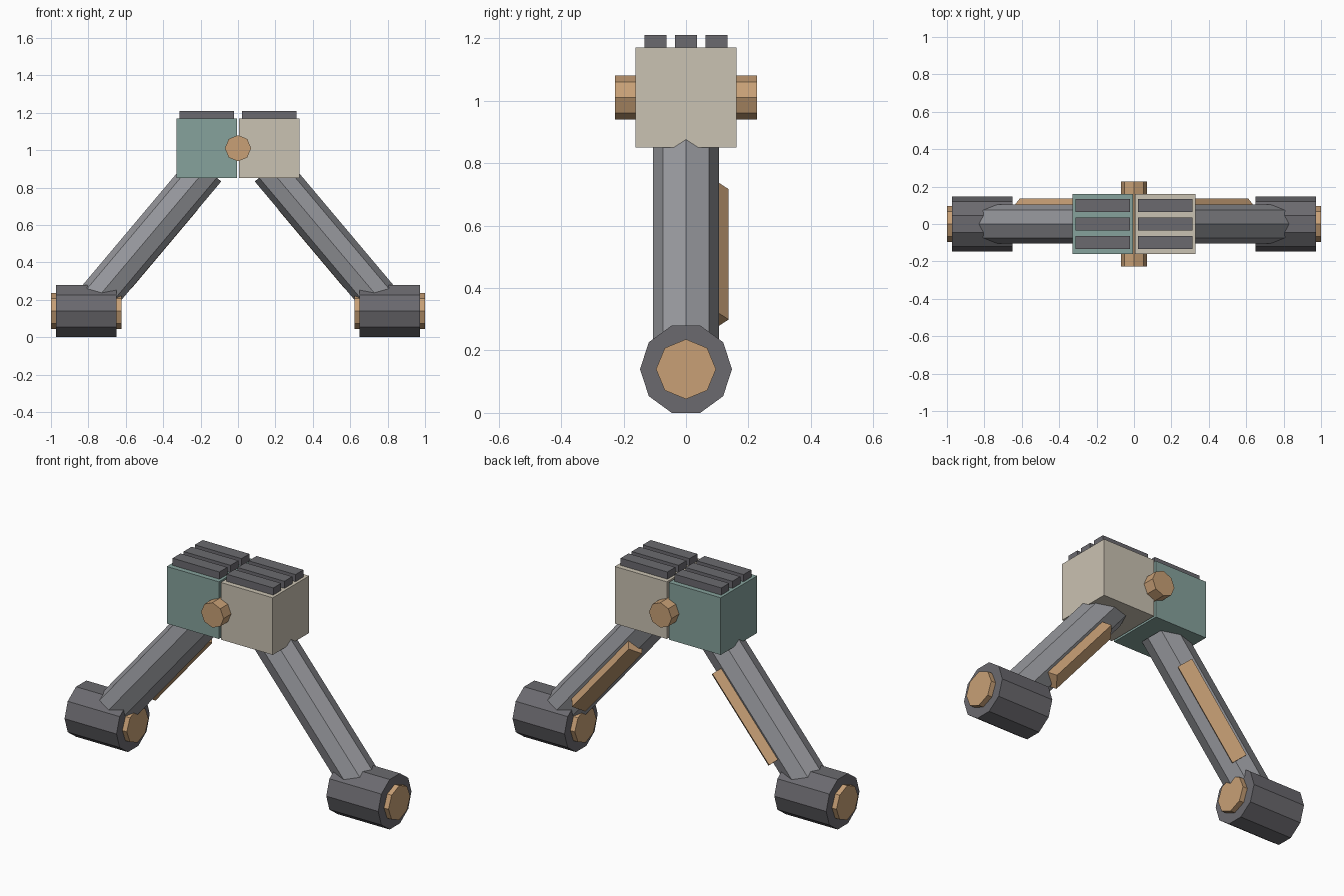
import bpy, bmesh, math
from mathutils import Vector

if "Cube" in bpy.data.objects:
    bpy.data.objects.remove(bpy.data.objects["Cube"])


def material(name, r, g, b):
    def lin(c):
        c /= 255
        return c / 12.92 if c <= 0.04045 else ((c + 0.055) / 1.055) ** 2.4
    m = bpy.data.materials.new(name)
    m.diffuse_color = (lin(r), lin(g), lin(b), 1)
    m.use_nodes = True
    m.node_tree.nodes["Principled BSDF"].inputs["Base Color"].default_value = m.diffuse_color
    return m


TEAL = material("teal", 134, 162, 156)
CREAM = material("cream", 202, 194, 178)
GREY = material("mid grey", 151, 152, 157)
DARK = material("dark grey", 107, 106, 111)
COPPER = material("copper", 200, 160, 118)


def finish(name, bm, mat):
    bmesh.ops.recalc_face_normals(bm, faces=bm.faces)
    me = bpy.data.meshes.new(name)
    bm.to_mesh(me)
    bm.free()
    me.materials.append(mat)
    ob = bpy.data.objects.new(name, me)
    bpy.context.collection.objects.link(ob)
    return ob


def box(name, centre, size, mat):
    bm = bmesh.new()
    bmesh.ops.create_cube(bm, size=1)
    for v in bm.verts:
        v.co = Vector(centre) + Vector(c * s for c, s in zip(v.co, size))
    return finish(name, bm, mat)


def prism(name, a, b, radius, sides, ref, mat):
    """Flat-sided rod from a to b; its first corner points along ref."""
    a, b, u = Vector(a), Vector(b), Vector(ref)
    w = (b - a).normalized().cross(u)
    bm = bmesh.new()
    rings = []
    for end in (a, b):
        angles = [math.tau * i / sides for i in range(sides)]
        rings.append([bm.verts.new(end + radius * (u * math.cos(t) + w * math.sin(t)))
                      for t in angles])
        bm.faces.new(rings[-1])
    for i in range(sides):
        j = (i + 1) % sides
        bm.faces.new((rings[0][i], rings[0][j], rings[1][j], rings[1][i]))
    return finish(name, bm, mat)


Y, Z = (0, 1, 0), (0, 0, 1)

# central hinge pin through both blocks
prism("hinge_pin", (0, -0.227, 1.01), (0, 0.227, 1.01), 0.07, 8, Z, COPPER)

for s, side, block_mat in ((-1, "left", TEAL), (1, "right", CREAM)):
    # hip block with three grip pads on top
    box(f"{side}_block", (s * 0.167, 0, 1.01), (0.322, 0.322, 0.32), block_mat)
    for i in (-1, 0, 1):
        box(f"{side}_pad_{i + 2}", (s * 0.167, i * 0.098, 1.185), (0.29, 0.07, 0.05), DARK)

    # slanted leg from the foot centre up into the block
    foot, hip = Vector((s * 0.81, 0, 0.14)), Vector((s * 0.17, 0, 0.90))
    prism(f"{side}_leg", foot, hip, 0.105, 8, Y, GREY)

    # strut on the lower back side of the leg
    d = (hip - foot).normalized()
    under = Vector((-s * d.z, 0, -abs(d.x)))
    base = foot + under * 0.05 + Vector((0, 0.08, 0))
    prism(f"{side}_strut", base + d * 0.25, base + d * 0.796, 0.0566, 4, Y, COPPER)

    # roller foot and its axle
    prism(f"{side}_foot", (s * 0.65, 0, 0.14), (s * 0.972, 0, 0.14), 0.1472, 10, Y, DARK)
    prism(f"{side}_axle", (s * 0.622, 0, 0.14), (s * 1.0, 0, 0.14), 0.096, 8, Y, COPPER)
